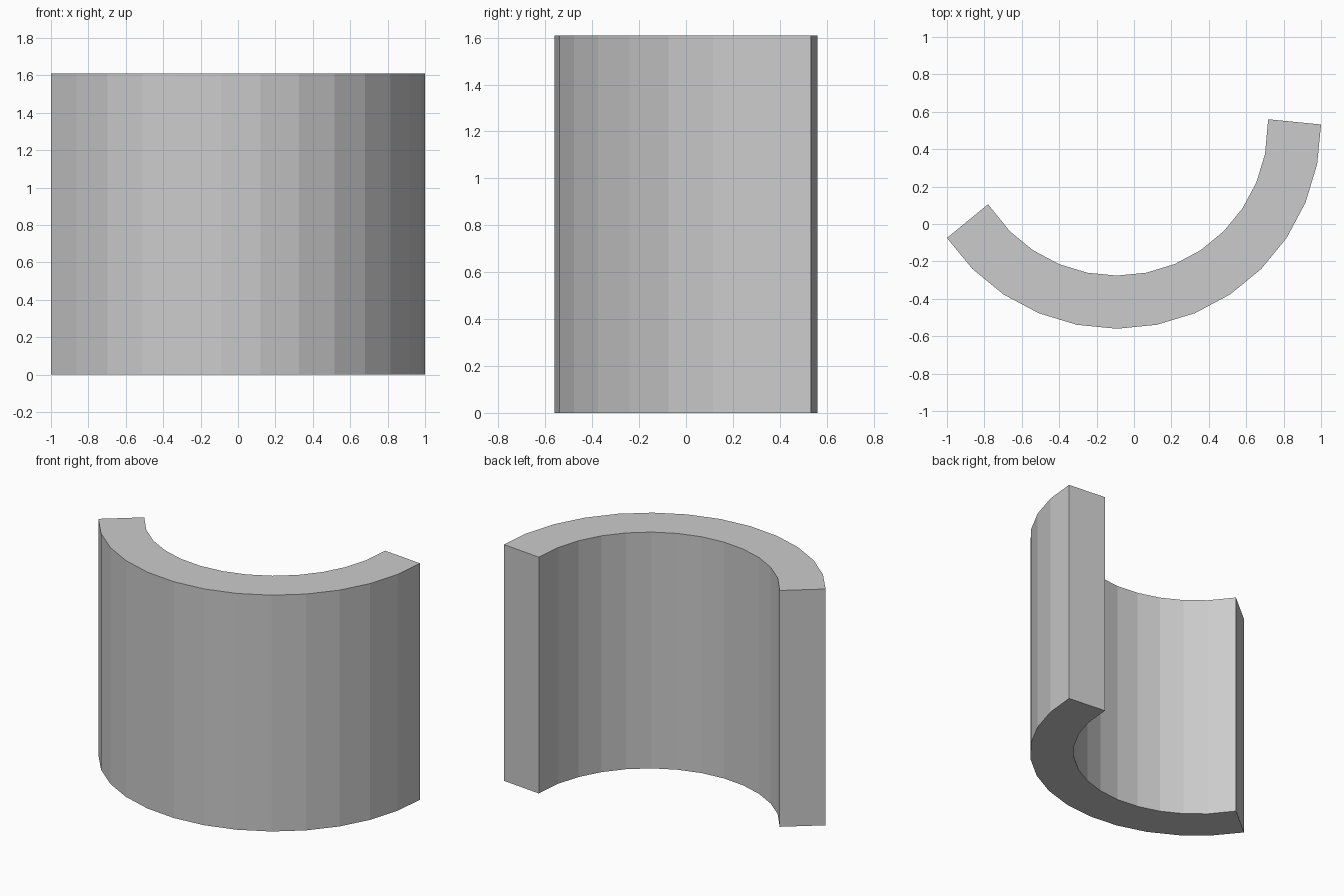
import bpy, math

if "Cube" in bpy.data.objects:
    bpy.data.objects.remove(bpy.data.objects["Cube"])

SEGMENTS = 32                      # sides of the full circle
FIRST, LAST = -13, 0               # the 13 sides that are kept
RADIUS, HEIGHT, THICKNESS = 1.092, 1.61, 0.284
CX, CY = -0.092, 0.532             # arc centre

# Curved sheet: outer surface of the wall
verts, faces = [], []
for i in range(FIRST, LAST + 1):
    a = 2 * math.pi * i / SEGMENTS
    x, y = CX + RADIUS * math.cos(a), CY + RADIUS * math.sin(a)
    verts += [(x, y, 0), (x, y, HEIGHT)]
for i in range(LAST - FIRST):
    b = 2 * i
    faces.append((b, b + 2, b + 3, b + 1))

mesh = bpy.data.meshes.new("curved_wall")
mesh.from_pydata(verts, [], faces)
mesh.update()
wall = bpy.data.objects.new("curved_wall", mesh)
bpy.context.collection.objects.link(wall)

# Wall thickness, grown inwards
solid = wall.modifiers.new("thickness", 'SOLIDIFY')
solid.thickness = THICKNESS
solid.offset = -1
